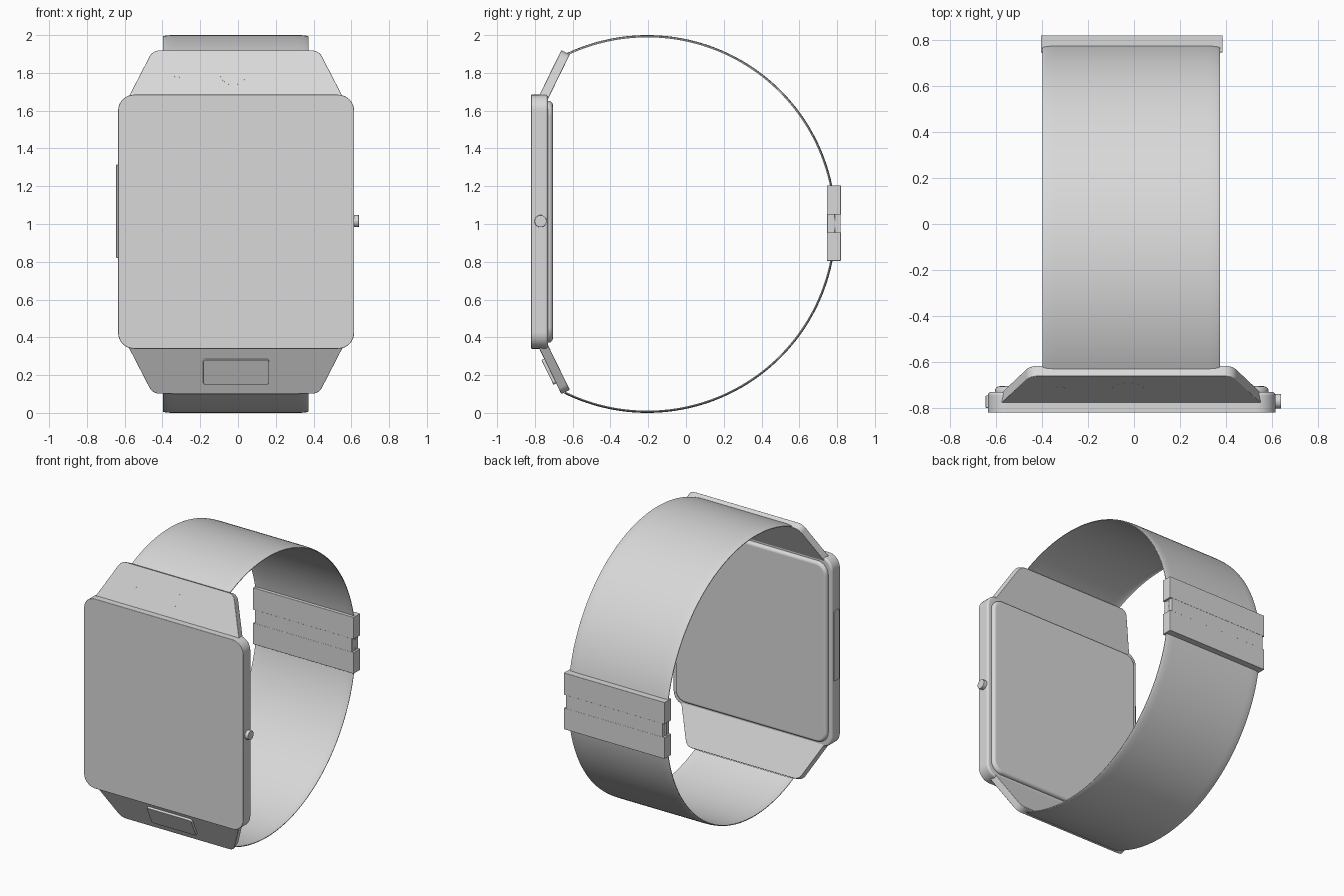
import bpy, bmesh, math
from mathutils import Matrix, Vector

if "Cube" in bpy.data.objects:
    bpy.data.objects.remove(bpy.data.objects["Cube"], do_unlink=True)

grey = bpy.data.materials.new("light_grey")
grey.use_nodes = True
grey.diffuse_color = (0.69, 0.69, 0.69, 1)
grey.node_tree.nodes["Principled BSDF"].inputs["Base Color"].default_value = (0.69, 0.69, 0.69, 1)

MID_X = -0.012                      # centre line of case and strap
MID_Z = 1.01
FRONT = Matrix.Rotation(math.radians(90), 4, 'X')    # local y -> z, local z -> -y
TILT = Matrix.Rotation(math.radians(64), 4, 'X')
FLIP = Matrix.Translation((0, 0, 2 * MID_Z)) @ Matrix.Diagonal((1, 1, -1, 1))


def finish(name, bm, matrix=Matrix()):
    bm.transform(matrix)
    bmesh.ops.recalc_face_normals(bm, faces=bm.faces)
    mesh = bpy.data.meshes.new(name)
    bm.to_mesh(mesh)
    bm.free()
    mesh.materials.append(grey)
    mesh.shade_smooth()
    mesh.set_sharp_from_angle(angle=math.radians(40))
    obj = bpy.data.objects.new(name, mesh)
    bpy.context.collection.objects.link(obj)
    # Keep the large faces flat next to their rounded rims
    obj.modifiers.new("flat_faces", 'WEIGHTED_NORMAL').keep_sharp = True


def rounded(points, radii, steps=8):
    """Round each corner of a convex outline with an arc of the given radius."""
    out = []
    for i, p in enumerate(points):
        p, r = Vector(p), radii[i]
        if r == 0:
            out.append(p)
            continue
        a = (Vector(points[i - 1]) - p).normalized()
        b = (Vector(points[(i + 1) % len(points)]) - p).normalized()
        half = a.angle(b) / 2
        centre = p + (a + b).normalized() * (r / math.sin(half))
        start = p + a * (r / math.tan(half)) - centre
        end = p + b * (r / math.tan(half)) - centre
        for k in range(steps + 1):
            t = k / steps
            sweep = math.pi - 2 * half
            arc = (start * math.sin((1 - t) * sweep) + end * math.sin(t * sweep)) / math.sin(sweep)
            out.append(centre + arc)
    return out


def rect(width, height, r):
    w, h = width / 2, height / 2
    return rounded([(-w, -h), (w, -h), (w, h), (-w, h)], [r] * 4)


def prism(name, outline, low, high, matrix, bevel_low=0.0, bevel_high=0.0):
    """Extrude an outline from low to high and round the rims of its two caps."""
    bm = bmesh.new()
    base = bm.faces.new([bm.verts.new((p[0], p[1], low)) for p in outline])
    ext = bmesh.ops.extrude_face_region(bm, geom=[base], use_keep_orig=True)
    top = [v for v in ext["geom"] if isinstance(v, bmesh.types.BMVert)]
    bmesh.ops.translate(bm, verts=top, vec=(0, 0, high - low))
    bmesh.ops.recalc_face_normals(bm, faces=bm.faces)
    for level, width in ((low, bevel_low), (high, bevel_high)):
        rim = [e for e in bm.edges if all(abs(v.co.z - level) < 1e-5 for v in e.verts)]
        if width:
            bmesh.ops.bevel(bm, geom=rim, offset=width, segments=4, profile=0.5,
                            affect='EDGES', clamp_overlap=True)
    finish(name, bm, matrix)


def box(name, lo, hi, bevel):
    size = [b - a for a, b in zip(lo, hi)]
    mid = [(a + b) / 2 for a, b in zip(lo, hi)]
    bm = bmesh.new()
    bmesh.ops.create_cube(bm, size=1, matrix=Matrix.Translation(mid) @ Matrix.Diagonal((*size, 1)))
    bmesh.ops.bevel(bm, geom=bm.edges[:], offset=bevel, segments=3, profile=0.5, affect='EDGES')
    finish(name, bm)


# Case and the rounded plate on its back
case_at = Matrix.Translation((MID_X + 0.002, 0, MID_Z + 0.002)) @ FRONT
prism("case", rect(1.25, 1.345, 0.085), 0.73, 0.82, case_at, 0.015, 0.004)
prism("back_plate", rect(1.19, 1.28, 0.08), 0.705, 0.74, case_at, 0.022)

# Crown on the left side, long button on the right side
crown_at = Matrix.Translation((0.6, -0.77, 1.015)) @ Matrix.Rotation(math.radians(90), 4, 'Y')
prism("crown", rect(0.064, 0.064, 0.0319), 0, 0.04, crown_at, 0, 0.008)
box("side_button", (-0.645, -0.8, 0.82), (-0.6, -0.745, 1.315), 0.004)

# Tapered lugs above and below the case
lug_at = Matrix.Translation((MID_X, -0.66, 1.92)) @ TILT
lug_shape = rounded([(-0.57, -0.28), (0.57, -0.28), (0.44, 0), (-0.44, 0)], [0, 0, 0.06, 0.06])
prism("upper_lug", lug_shape, -0.05, 0, lug_at, 0.004, 0.004)
prism("lower_lug", lug_shape, -0.05, 0, FLIP @ lug_at, 0.004, 0.004)

# Flush discs on the upper lug, raised pad on the lower one
for name, x, r in (("large_disc", -0.013, 0.07), ("small_disc", -0.308, 0.026)):
    disc = [(x + r * math.cos(k * math.tau / 32), -0.135 + r * math.sin(k * math.tau / 32))
            for k in range(32)]
    prism(name, disc, -0.01, 0.0005, lug_at)
pad_at = FLIP @ lug_at @ Matrix.Translation((0.002, -0.135, 0))
prism("lower_pad", rect(0.35, 0.145, 0.015), -0.01, 0.016, pad_at, 0, 0.003)

# Thin round strap whose long edges curl slightly inwards
STRAP_Y, STRAP_R, HALF_W, CURL, THICK = -0.205, 1.0, 0.386, 0.06, 0.004
side = [(HALF_W - CURL + CURL * math.sin(t), 0.008 * (1 - math.cos(t)))
        for t in (k * math.pi / 16 for k in range(9))]
outer = [(-x, d) for x, d in reversed(side)] + side
section = outer + [(x, d + THICK) for x, d in reversed(outer)]
bm = bmesh.new()
rings = []
STEPS = 128
for i in range(STEPS + 1):
    a = math.radians(116 - 232 * i / STEPS)
    rings.append([bm.verts.new((MID_X + x, STRAP_Y + (STRAP_R - d) * math.cos(a),
                                1 + (STRAP_R - d) * math.sin(a))) for x, d in section])
n = len(section)
for r0, r1 in zip(rings, rings[1:]):
    for j in range(n):
        bm.faces.new((r0[j], r0[(j + 1) % n], r1[(j + 1) % n], r1[j]))
for ring in (rings[0], rings[-1]):
    bm.faces.new(ring)
finish("strap", bm)

# Clasp: two blocks joined by a slightly narrower bar
box("clasp_upper", (-0.405, 0.746, 1.05), (0.385, 0.82, 1.205), 0.002)
box("clasp_lower", (-0.405, 0.746, 0.805), (0.385, 0.82, 0.955), 0.002)
box("clasp_bar", (-0.39, 0.747, 0.94), (0.37, 0.819, 1.065), 0.002)
